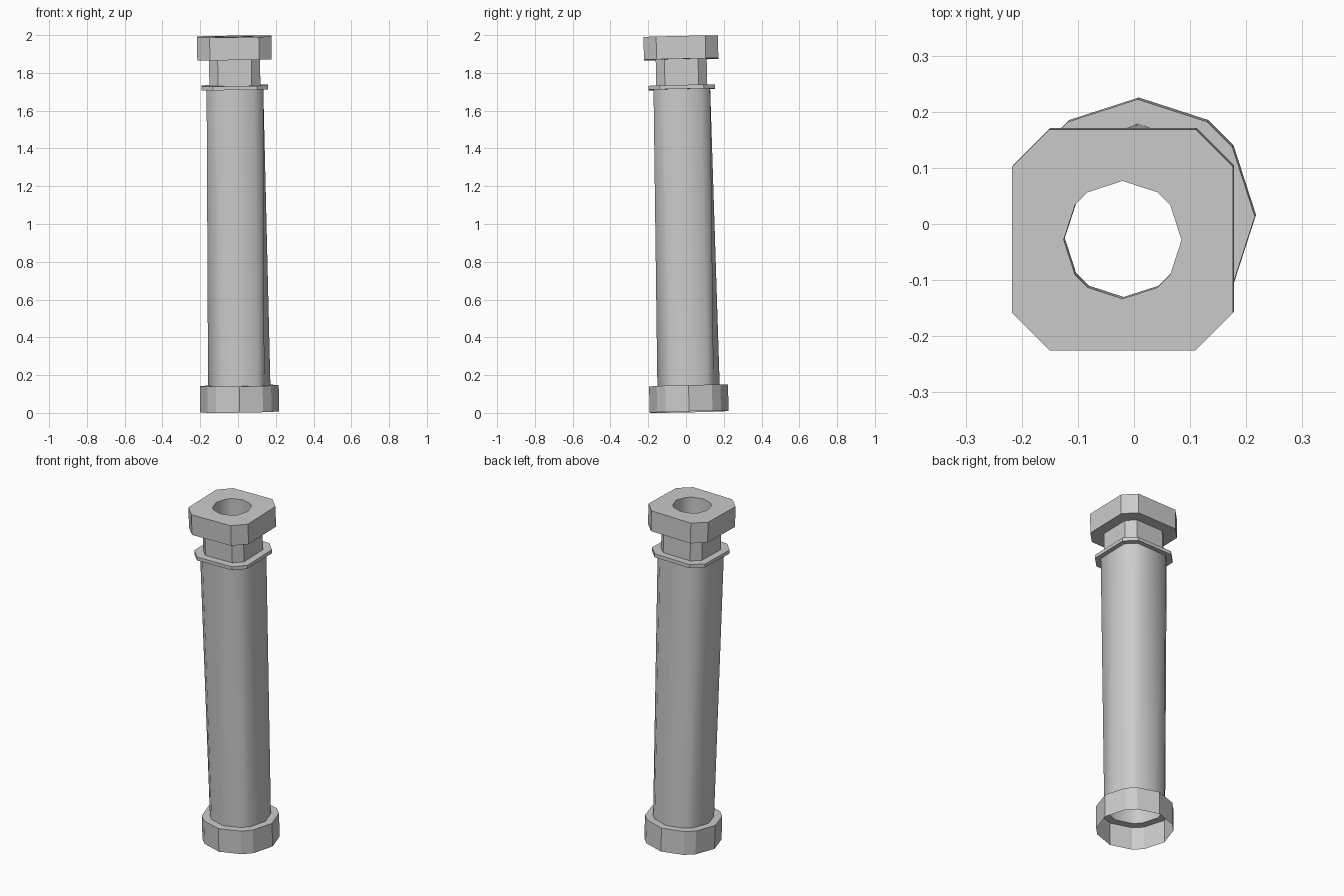
import bpy, bmesh
from mathutils import Matrix

if "Cube" in bpy.data.objects:
    bpy.data.objects.remove(bpy.data.objects["Cube"])

# Quarter outlines of the two 12-point cross-sections (unit half-width)
ROUND = [(1, 0), (0.808, 0.592), (0.592, 0.808)]
SQUARE = [(1, 0), (1, 0.66), (0.66, 1)]

# The whole post leans slightly
LEAN = (Matrix.Translation((0.0085, 0.0165, 0.0055))
        @ Matrix.Rotation(0.0225, 4, 'X') @ Matrix.Rotation(-0.0145, 4, 'Y'))


def outline(quarter):
    pts = list(quarter)
    for _ in range(3):
        pts += [(-y, x) for x, y in pts[-3:]]
    return pts


def loft(name, rings, smooth=False):
    """Skin a list of (shape, half_width, z) rings, open at both ends."""
    bm = bmesh.new()
    loops = [[bm.verts.new(LEAN @ Matrix.Translation((x * r, y * r, z)).translation)
              for x, y in outline(shape)] for shape, r, z in rings]
    for a, b in zip(loops, loops[1:]):
        for i in range(12):
            j = (i + 1) % 12
            f = bm.faces.new((a[i], a[j], b[j], b[i]))
            f.smooth = smooth
    me = bpy.data.meshes.new(name)
    bm.to_mesh(me)
    bm.free()
    ob = bpy.data.objects.new(name, me)
    bpy.context.collection.objects.link(ob)
    return ob


# Hollow foot with a ledge, open underneath
loft("foot", [(ROUND, 0.209, 0), (ROUND, 0.209, 0.139), (ROUND, 0.165, 0.139)])

# Shaft blends from round to chamfered square
loft("shaft", [(ROUND, 0.165, 0.139), (SQUARE, 0.15, 1.708)], smooth=True)

# Thin collar
loft("collar", [(SQUARE, 0.15, 1.708), (SQUARE, 0.176, 1.708),
                (SQUARE, 0.176, 1.729), (SQUARE, 0.135, 1.729)])

# Neck
loft("neck", [(SQUARE, 0.135, 1.729), (SQUARE, 0.135, 1.867)])

# Cap with a round opening
loft("cap", [(SQUARE, 0.135, 1.867), (SQUARE, 0.197, 1.867),
             (SQUARE, 0.197, 1.988), (ROUND, 0.105, 1.988)])
loft("cap_opening", [(ROUND, 0.105, 1.988), (ROUND, 0.105, 1.85)], smooth=True)
